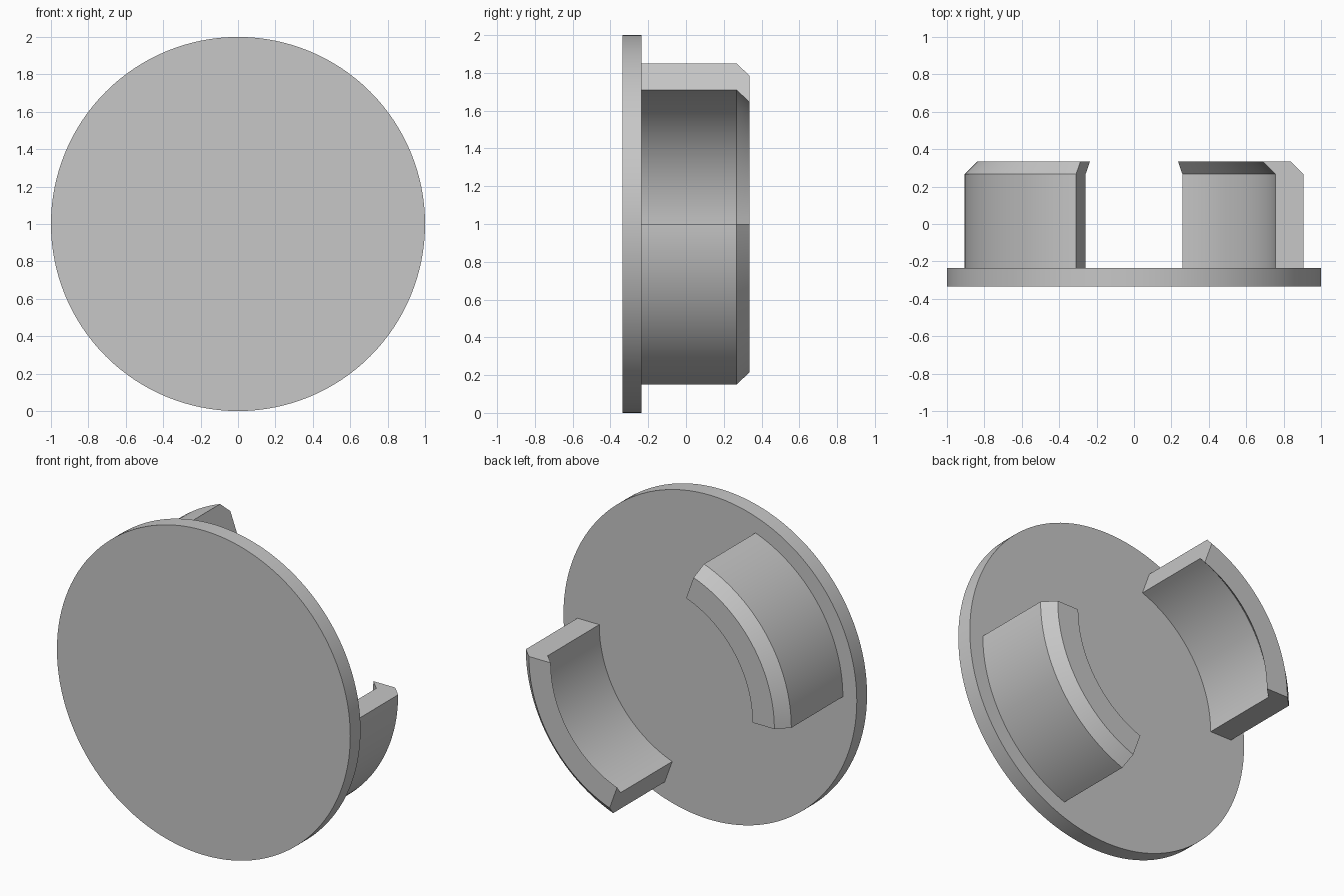
import bpy, bmesh
from math import radians, cos, sin, pi

cube = bpy.data.objects.get("Cube")
if cube:
    bpy.data.objects.remove(cube, do_unlink=True)

grey = bpy.data.materials.new("plain grey")
grey.use_nodes = True
COLOUR = (0.57, 0.57, 0.57, 1)
grey.diffuse_color = COLOUR
grey.node_tree.nodes["Principled BSDF"].inputs["Base Color"].default_value = COLOUR

CENTRE_Z = 1.0
BACK, FRONT, PLATE_BACK = 0.335, -0.335, -0.235


def finish(name, bm):
    """Turn a bmesh into a shaded grey object."""
    bmesh.ops.recalc_face_normals(bm, faces=bm.faces)
    mesh = bpy.data.meshes.new(name)
    bm.to_mesh(mesh)
    bm.free()
    mesh.materials.append(grey)
    obj = bpy.data.objects.new(name, mesh)
    bpy.context.collection.objects.link(obj)
    bpy.ops.object.select_all(action="DESELECT")
    obj.select_set(True)
    bpy.context.view_layer.objects.active = obj
    bpy.ops.object.shade_smooth_by_angle(angle=radians(25))
    return obj


def arc_sweep(name, profile, start, sweep, steps):
    """Sweep a closed (radius, y) profile through an arc about the y axis."""
    bm = bmesh.new()
    rings = []
    for i in range(steps + 1):
        a = start + sweep * i / steps
        rings.append([bm.verts.new((r * cos(a), y, CENTRE_Z + r * sin(a)))
                      for r, y in profile])
    n = len(profile)
    for a, b in zip(rings, rings[1:]):
        for j in range(n):
            k = (j + 1) % n
            bm.faces.new((a[j], a[k], b[k], b[j]))
    bm.faces.new(rings[0])
    bm.faces.new(rings[-1])
    return finish(name, bm)


# Round cover plate: one disc extruded backwards
bm = bmesh.new()
rim = [bm.verts.new((cos(2 * pi * i / 128), FRONT, CENTRE_Z + sin(2 * pi * i / 128)))
       for i in range(128)]
disc = bm.faces.new(rim)
back = [bm.verts.new((v.co.x, PLATE_BACK, v.co.z)) for v in rim]
bm.faces.new(back)
for i in range(128):
    j = (i + 1) % 128
    bm.faces.new((rim[i], rim[j], back[j], back[i]))
finish("cover_plate", bm)

# Two curved clips with a bevelled outer edge and an inward lip
clip_profile = [(0.756, PLATE_BACK), (0.905, PLATE_BACK), (0.905, 0.267),
                (0.837, BACK), (0.688, BACK), (0.756, 0.267)]
for side, start in (("left", 0), ("right", pi)):
    arc_sweep(side + "_clip", clip_profile, start, radians(-70), 28)
